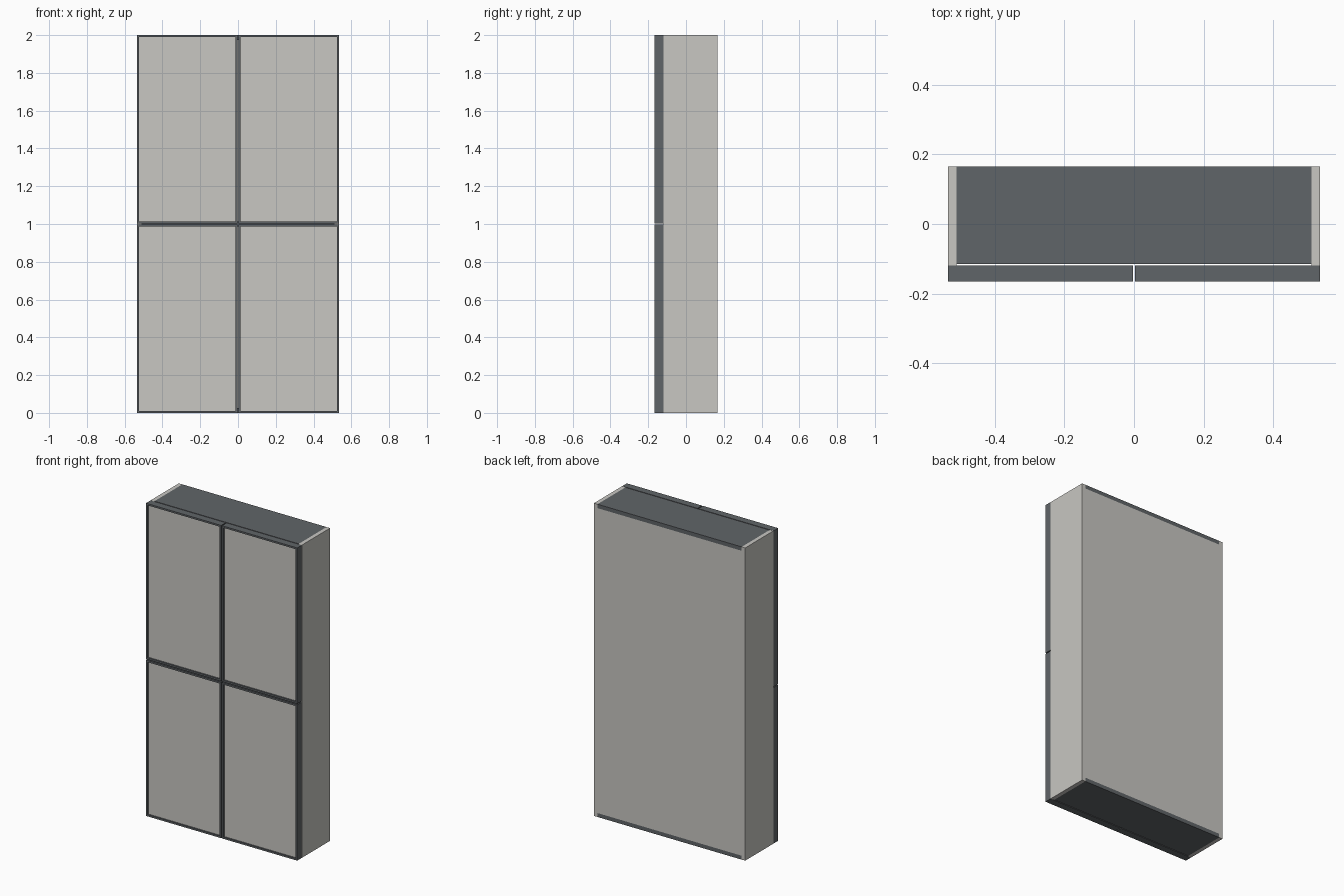
import bpy

if "Cube" in bpy.data.objects:
    bpy.data.objects.remove(bpy.data.objects["Cube"])


def material(name, color):
    m = bpy.data.materials.new(name)
    m.diffuse_color = (*color, 1)
    m.use_nodes = True
    m.node_tree.nodes["Principled BSDF"].inputs["Base Color"].default_value = m.diffuse_color
    return m


LIGHT = material("warm light grey", (0.58, 0.57, 0.54))
DARK = material("slate grey", (0.118, 0.13, 0.138))


def box(name, x, y, z, mat):
    """Axis-aligned box from (min, max) pairs."""
    bpy.ops.mesh.primitive_cube_add(
        size=1, location=[(a + b) / 2 for a, b in (x, y, z)])
    o = bpy.context.object
    o.name = name
    o.scale = [b - a for a, b in (x, y, z)]
    bpy.ops.object.transform_apply(location=False, rotation=False, scale=True)
    o.data.materials.append(mat)
    return o


W, D, H = 0.535, 0.166, 2.0     # half width, half depth, height
T = 0.025                       # board thickness
IN = W - T                      # inner half width
FRONT, DOOR_BACK = -0.115, -0.12
GAP = 0.003                     # half gap between neighbouring doors

# Carcass: sides, top, bottom, shelf and back
box("left_side", (-W, -IN), (-0.119, D), (0, H), LIGHT)
box("right_side", (IN, W), (-0.119, D), (0, H), LIGHT)
box("bottom_board", (-IN, IN), (FRONT, D), (0, T), DARK)
box("top_board", (-IN, IN), (FRONT, D), (H - T, H), DARK)
box("back_panel", (-IN, IN), (D - 0.015, D), (T, H - T), LIGHT)
box("middle_shelf", (-IN, IN), (FRONT, D - 0.015), (1 - T / 2, 1 + T / 2), DARK)


# Doors: thin dark frame around a slightly recessed light panel
def door(name, x0, x1, z0, z1):
    f = 0.011
    y = (-D, DOOR_BACK)
    box(name + "_left_stile", (x0, x0 + f), y, (z0, z1), DARK)
    box(name + "_right_stile", (x1 - f, x1), y, (z0, z1), DARK)
    box(name + "_bottom_rail", (x0 + f, x1 - f), y, (z0, z0 + f), DARK)
    box(name + "_top_rail", (x0 + f, x1 - f), y, (z1 - f, z1), DARK)
    box(name + "_panel", (x0 + f, x1 - f), (-D + 0.01, DOOR_BACK - 0.005),
        (z0 + f, z1 - f), LIGHT)


for row, z0, z1 in (("lower", 0, 1 - GAP), ("upper", 1 + GAP, H)):
    door(row + "_left_door", -W, -GAP, z0, z1)
    door(row + "_right_door", GAP, W, z0, z1)
